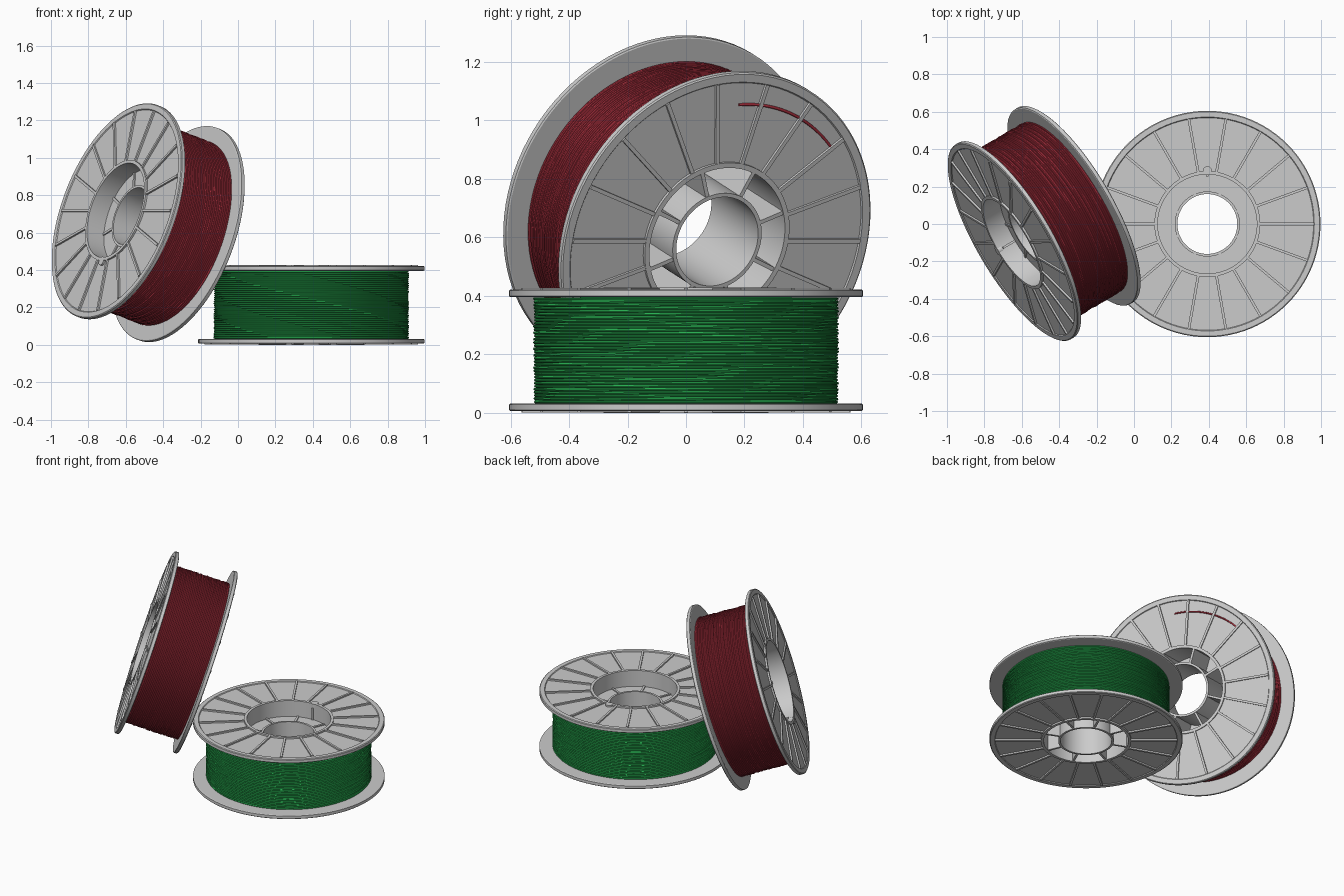
import bpy, bmesh, math, random
from mathutils import Matrix, Vector

if "Cube" in bpy.data.objects:
    bpy.data.objects.remove(bpy.data.objects["Cube"])

random.seed(4)
SEG = 96
H = 0.428          # spool height
R = 0.605          # flange radius


def lathe(bm, profile, seg=SEG, wobble=None):
    """Revolve a closed (radius, z) profile around z."""
    rings = []
    for i in range(seg):
        a = 2 * math.pi * i / seg
        ring = []
        for j, (r, z) in enumerate(profile):
            if wobble:
                dr, dz = wobble(j, a)
                r, z = r + dr, z + dz
            ring.append(bm.verts.new((r * math.cos(a), r * math.sin(a), z)))
        rings.append(ring)
    n = len(profile)
    for i in range(seg):
        p, q = rings[i], rings[(i + 1) % seg]
        for j in range(n):
            k = (j + 1) % n
            bm.faces.new((p[j], q[j], q[k], p[k]))


def ring(bm, r0, r1, z0, z1):
    lathe(bm, [(r0, z0), (r1, z0), (r1, z1), (r0, z1)])


def spokes(bm, count, r0, r1, z0, z1, width, phase=0):
    """Radial bars evenly spread around the axis."""
    for i in range(count):
        m = (Matrix.Rotation(phase + 2 * math.pi * i / count, 4, 'Z')
             @ Matrix.Translation(((r0 + r1) / 2, 0, (z0 + z1) / 2))
             @ Matrix.Diagonal((r1 - r0, width, z1 - z0, 1)))
        bmesh.ops.create_cube(bm, size=1, matrix=m)


def finish(bm, name, matrix, color=None):
    bmesh.ops.recalc_face_normals(bm, faces=bm.faces)
    me = bpy.data.meshes.new(name)
    bm.to_mesh(me)
    bm.free()
    ob = bpy.data.objects.new(name, me)
    bpy.context.collection.objects.link(ob)
    ob.matrix_world = matrix
    if color:
        mat = bpy.data.materials.new(name)
        mat.diffuse_color = color
        mat.use_nodes = True
        mat.node_tree.nodes["Principled BSDF"].inputs["Base Color"].default_value = mat.diffuse_color
        me.materials.append(mat)
    bpy.context.view_layer.objects.active = ob
    bpy.ops.object.select_all(action='DESELECT')
    ob.select_set(True)
    bpy.ops.object.shade_smooth_by_angle(angle=math.radians(30))
    return ob


def flange(name, matrix, top):
    """Plate with raised rim and radial ribs, outer face up or down."""
    bm = bmesh.new()
    lathe(bm, [(0.275, 0.011), (0.568, 0.011), (0.572, 0.006), (0.60, 0.006),
               (R, 0.010), (R, 0.029), (0.60, 0.032), (0.275, 0.032)])
    spokes(bm, 18, 0.28, 0.57, 0.001, 0.014, 0.014)
    if top:
        bmesh.ops.transform(bm, verts=bm.verts,
                            matrix=Matrix.Translation((0, 0, H)) @ Matrix.Diagonal((1, 1, -1, 1)))
        # strand clip beside the hub
        m = Matrix.Translation((0, 0.285, H - 0.012))
        bmesh.ops.create_cone(bm, cap_ends=True, segments=16, radius1=0.024,
                              radius2=0.024, depth=0.024, matrix=m)
    finish(bm, name, matrix)


def filament(name, matrix, color):
    """Outer wound layer: stacked rounded turns with slight unevenness."""
    turns, z0, z1, r = 34, 0.032, H - 0.032, 0.515
    pitch = (z1 - z0) / turns
    profile, turn_of = [(0.284, z0)], [None]
    for t in range(turns):
        for s in range(4):
            a = math.pi * s / 4
            profile.append((r + 0.0065 * math.sin(a),
                            z0 + pitch * (t + 0.5 - 0.5 * math.cos(a))))
            turn_of.append(t)
    profile.append((0.284, z1))
    turn_of.append(None)
    waves = [(random.uniform(0, 6.28), random.randint(2, 7)) for _ in range(turns)]

    def wobble(j, a):
        t = turn_of[j]
        if t is None:
            return 0, 0
        ph, f = waves[t]
        edge = 0 if t in (0, turns - 1) else 1
        return 0.0018 * math.sin(f * a + ph), edge * 0.0012 * math.sin(3 * a + t * 0.25)

    bm = bmesh.new()
    lathe(bm, profile, wobble=wobble)
    finish(bm, name, matrix, color)


def spool(prefix, matrix, color):
    flange(prefix + "_bottom_flange", matrix, False)
    flange(prefix + "_top_flange", matrix, True)
    # hub: outer wall, inner tube, web floor and webs
    bm = bmesh.new()
    ring(bm, 0.265, 0.283, 0, H)
    ring(bm, 0.160, 0.174, 0, 0.33)
    ring(bm, 0.172, 0.267, 0.305, 0.318)
    spokes(bm, 8, 0.168, 0.27, 0.004, 0.325, 0.014, math.radians(22.5))
    # key rib inside the hub wall
    spokes(bm, 1, 0.255, 0.27, 0.32, H - 0.03, 0.012, math.pi / 2)
    finish(bm, prefix + "_hub", matrix)
    filament(prefix + "_filament", matrix, color)


# green spool lying flat
GREEN = (0.02, 0.42, 0.08, 1)
RED = (0.42, 0.03, 0.05, 1)
spool("green_spool", Matrix.Translation((0.392, 0, 0)), GREEN)

# red spool leaning against it; its local z is the outward top side
z_axis = -Vector((0.81, 0.48, -0.31)).normalized()
y_axis = Vector((0, 0, -1))
y_axis = (y_axis - y_axis.dot(z_axis) * z_axis).normalized()
x_axis = y_axis.cross(z_axis)
rot = Matrix((x_axis, y_axis, z_axis)).transposed().to_4x4()
lean = Matrix.Translation((-0.48, 0.003, 0.653)) @ rot @ Matrix.Translation((0, 0, -H / 2))
spool("red_spool", lean, RED)

# loose strand end lying on the outer face of the red spool
cu = bpy.data.curves.new("red_strand_end", 'CURVE')
cu.dimensions = '3D'
cu.bevel_depth = 0.005
cu.bevel_resolution = 2
cu.use_fill_caps = True
sp = cu.splines.new('POLY')
N = 20
sp.points.add(N - 1)
for i, p in enumerate(sp.points):
    t = i / (N - 1)
    a = math.radians(270 + 50 * t)
    r = 0.49 + 0.03 * t
    p.co = (r * math.cos(a), r * math.sin(a), 0.007 + 0.006 * t, 1)
strand = bpy.data.objects.new("red_strand_end", cu)
bpy.context.collection.objects.link(strand)
strand.matrix_world = lean
mat = bpy.data.materials.new("red_strand_end")
mat.diffuse_color = RED
mat.use_nodes = True
mat.node_tree.nodes["Principled BSDF"].inputs["Base Color"].default_value = mat.diffuse_color
cu.materials.append(mat)
